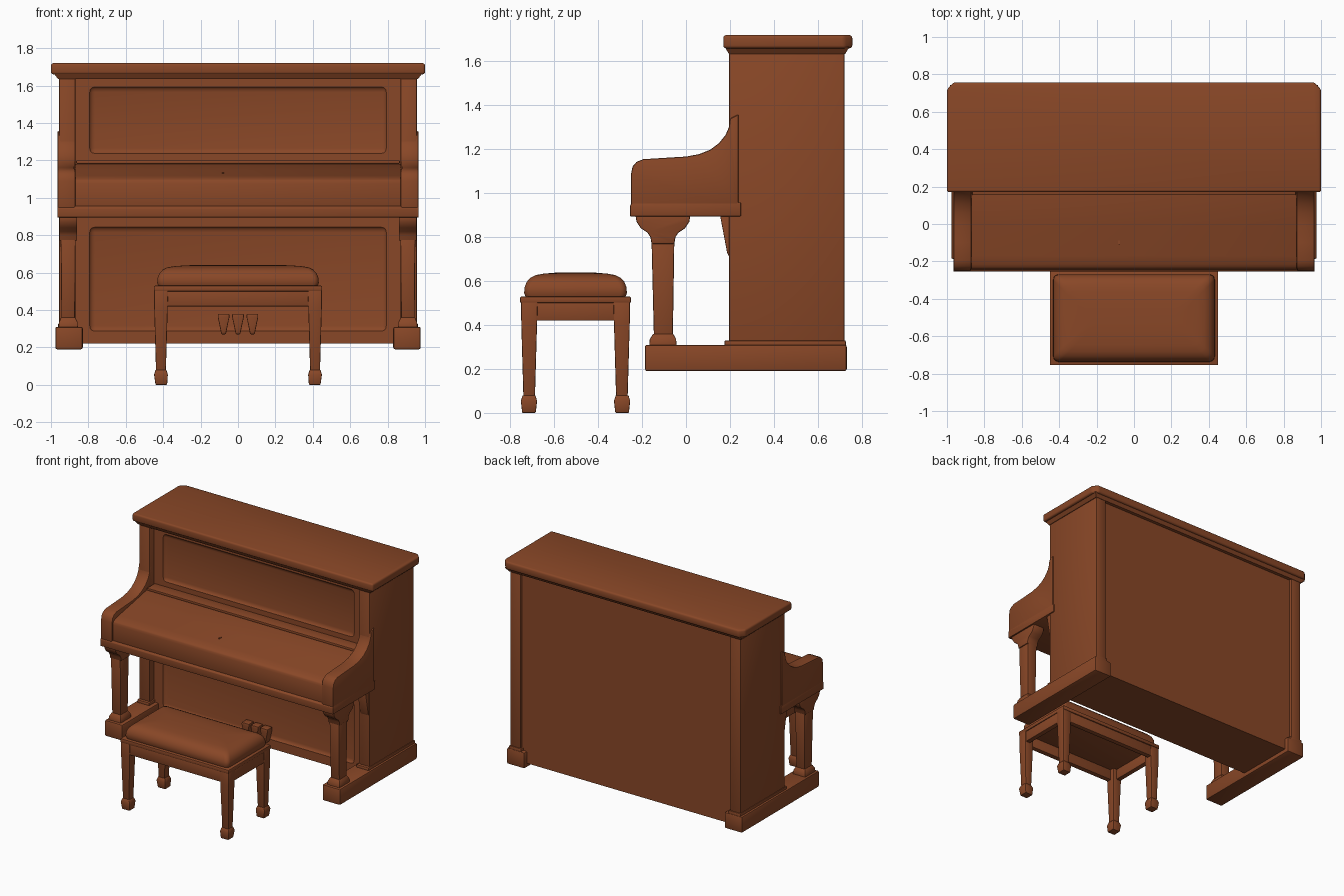
import bpy, bmesh, math

wood = bpy.data.materials.new("reddish brown wood")
wood.diffuse_color = (0.25, 0.063, 0.02, 1)


def finish(name, bm, bevel=0.0, segs=2):
    """Round the sharp edges, fix normals and make the object."""
    bmesh.ops.recalc_face_normals(bm, faces=bm.faces)
    if bevel:
        sharp = [e for e in bm.edges if e.calc_face_angle(0) > math.radians(40)]
        bmesh.ops.bevel(bm, geom=sharp, offset=bevel, segments=segs, profile=0.5,
                        affect='EDGES', clamp_overlap=True)
    me = bpy.data.meshes.new(name)
    bm.to_mesh(me)
    bm.free()
    me.materials.append(wood)
    ob = bpy.data.objects.new(name, me)
    bpy.context.collection.objects.link(ob)
    return ob


def skin(bm, loops):
    """Join a list of equal point loops into a closed solid."""
    rings = [[bm.verts.new(p) for p in lp] for lp in loops]
    n = len(rings[0])
    for a, b in zip(rings, rings[1:]):
        for i in range(n):
            j = (i + 1) % n
            bm.faces.new((a[i], a[j], b[j], b[i]))
    bm.faces.new(rings[0][::-1])
    bm.faces.new(rings[-1])


def rect(cx, cy, hx, hy, z, r=0.0):
    """Rectangle loop, optionally with rounded corners."""
    pts = []
    steps = 6 if r else 1
    for k, (sx, sy) in enumerate([(1, 1), (-1, 1), (-1, -1), (1, -1)]):
        for i in range(steps):
            a = math.pi / 2 * (k + (i / (steps - 1) if r else 0))
            pts.append((cx + sx * (hx - r) + r * math.cos(a),
                        cy + sy * (hy - r) + r * math.sin(a), z))
    return pts


def loft(name, loops, bevel=0.0, segs=2):
    bm = bmesh.new()
    skin(bm, loops)
    return finish(name, bm, bevel, segs)


def box(name, x0, x1, y0, y1, z0, z1, bevel=0.006, segs=2):
    args = ((x0 + x1) / 2, (y0 + y1) / 2, abs(x1 - x0) / 2, abs(y1 - y0) / 2)
    return loft(name, [rect(*args, z0), rect(*args, z1)], bevel, segs)


def prism(name, profile, x0, x1, bevel=0.006):
    """Extrude a (y, z) profile along x."""
    return loft(name, [[(x, y, z) for y, z in profile] for x in (x0, x1)], bevel)


# Cabinet with two soft-edged sunken front panels
cabinet = box("cabinet", -0.89, 0.89, 0.245, 0.70, 0.22, 1.655, 0)
for z0, z1 in ((1.23, 1.60), (0.28, 0.85)):
    cutter = box("panel_cutter", -0.80, 0.80, 0.14, 0.26, z0, z1, 0.035, 4)
    cutter.hide_render = True
    mod = cabinet.modifiers.new("sunken_panel", 'BOOLEAN')
    mod.operation, mod.object, mod.solver = 'DIFFERENCE', cutter, 'EXACT'
    bpy.context.view_layer.objects.active = cabinet
    bpy.ops.object.modifier_apply(modifier=mod.name)
    bpy.data.objects.remove(cutter)

# Top lid with clipped back corners and moulding under it
outline = [(-1, 0.17), (1, 0.17), (1, 0.72), (0.965, 0.757), (-0.965, 0.757), (-1, 0.72)]
loft("top_lid", [[(x, y, z) for x, y in outline] for z in (1.66, 1.72)], 0.013, 3)
loft("lid_moulding", [rect(0, 0.46, 0.962, 0.265, 1.635), rect(0, 0.46, 0.985, 0.283, 1.665)])

# Fallboard, key slip and music ledge
prism("fallboard", [(-0.242, 0.94), (-0.242, 1.075), (-0.236, 1.095), (-0.215, 1.108),
                    (-0.17, 1.118), (0.0, 1.15), (0.15, 1.18), (0.26, 1.18), (0.26, 0.94)],
      -0.88, 0.88)
prism("key_slip", [(-0.255, 0.895), (-0.255, 0.945), (-0.24, 0.958), (0.25, 0.958), (0.25, 0.895)],
      -0.966, 0.966, 0.004)
box("music_ledge", -0.865, 0.865, 0.155, 0.26, 1.182, 1.2, 0.004)
loft("keyhole", [rect(-0.08, -0.1, 0.006, 0.012, z, 0.005) for z in (1.125, 1.137)])

cheek = [(-0.25, 0.92), (-0.25, 1.09), (-0.243, 1.122), (-0.225, 1.143), (-0.195, 1.155),
         (-0.10, 1.161), (0.0, 1.167), (0.06, 1.178), (0.11, 1.198), (0.15, 1.228),
         (0.18, 1.265), (0.195, 1.30), (0.2, 1.34), (0.24, 1.36), (0.24, 0.92)]
capital = [(-0.23, 0.90), (-0.225, 0.87), (-0.205, 0.84), (-0.175, 0.82), (-0.162, 0.80),
           (-0.157, 0.77), (-0.053, 0.77), (-0.048, 0.80), (-0.035, 0.82), (-0.005, 0.84),
           (0.015, 0.87), (0.02, 0.90)]

for s, side in ((-1, "left"), (1, "right")):
    # Side wall, curved key arm and bracket
    box(side + "_side_wall", s * 0.87, s * 0.957, 0.195, 0.722, 0.25, 1.655, 0.008)
    prism(side + "_key_arm", cheek, s * 0.87, s * 0.966, 0.008)
    prism(side + "_arm_bracket", [(0.155, 0.90), (0.21, 0.90), (0.21, 0.68), (0.187, 0.73)],
          s * 0.88, s * 0.95, 0.004)
    # Foot, front leg, scrolled capital and leg plinth
    box(side + "_foot", s * 0.83, s * 0.977, -0.187, 0.732, 0.19, 0.31, 0.01)
    box(side + "_foot_step", s * 0.86, s * 0.962, 0.175, 0.728, 0.30, 0.33, 0.006)
    prism(side + "_leg_capital", capital, s * 0.86, s * 0.955, 0.006)
    loft(side + "_front_leg", [rect(s * 0.908, -0.103, 0.036, 0.043, 0.34),
                               rect(s * 0.908, -0.105, 0.040, 0.052, 0.79)], 0.006)
    loft(side + "_leg_plinth", [rect(s * 0.908, -0.105, 0.052, 0.063, 0.30),
                                rect(s * 0.908, -0.105, 0.050, 0.060, 0.335),
                                rect(s * 0.908, -0.104, 0.038, 0.046, 0.36)], 0.004)

# Three pedals
for i in (-1, 0, 1):
    loft("pedal", [rect(i * 0.077, 0.225, 0.012, 0.025, 0.27),
                   rect(i * 0.077, 0.225, 0.018, 0.03, 0.30),
                   rect(i * 0.077, 0.225, 0.031, 0.03, 0.362),
                   rect(i * 0.077, 0.225, 0.031, 0.03, 0.38)], 0.005)

# Bench: top board and rails
BY = -0.503
box("bench_board", -0.45, 0.45, BY - 0.252, BY + 0.252, 0.50, 0.53, 0.006)
for s in (-1, 1):
    box("bench_long_rail", -0.42, 0.42, BY + s * 0.205, BY + s * 0.244, 0.42, 0.51)
    box("bench_short_rail", s * 0.405, s * 0.444, BY - 0.22, BY + 0.22, 0.42, 0.51)
    for t in (-1, 1):
        # Tapered bench leg with block foot
        loft("bench_leg", [rect(s * 0.412, BY + t * 0.211, 0.026, 0.026, 0.06),
                           rect(s * 0.412, BY + t * 0.211, 0.036, 0.036, 0.41),
                           rect(s * 0.411, BY + t * 0.210, 0.038, 0.038, 0.51)], 0.005)
        loft("bench_foot", [rect(s * 0.410, BY + t * 0.212, 0.031, 0.031, 0.0),
                            rect(s * 0.412, BY + t * 0.212, 0.037, 0.037, 0.055),
                            rect(s * 0.412, BY + t * 0.212, 0.029, 0.029, 0.08)], 0.004)

# Padded bench cushion
pad = [(0.008, 0.525), (0.0, 0.545), (0.002, 0.572), (0.012, 0.597), (0.030, 0.616),
       (0.055, 0.628), (0.09, 0.634), (0.15, 0.639), (0.20, 0.64)]
loft("bench_cushion", [rect(0, BY, 0.432 - d, 0.234 - d, z, 0.03) for d, z in pad])

# Smooth shading with crisp corners
bpy.ops.object.select_all(action='SELECT')
bpy.context.view_layer.objects.active = cabinet
bpy.ops.object.shade_smooth_by_angle(angle=math.radians(35))
